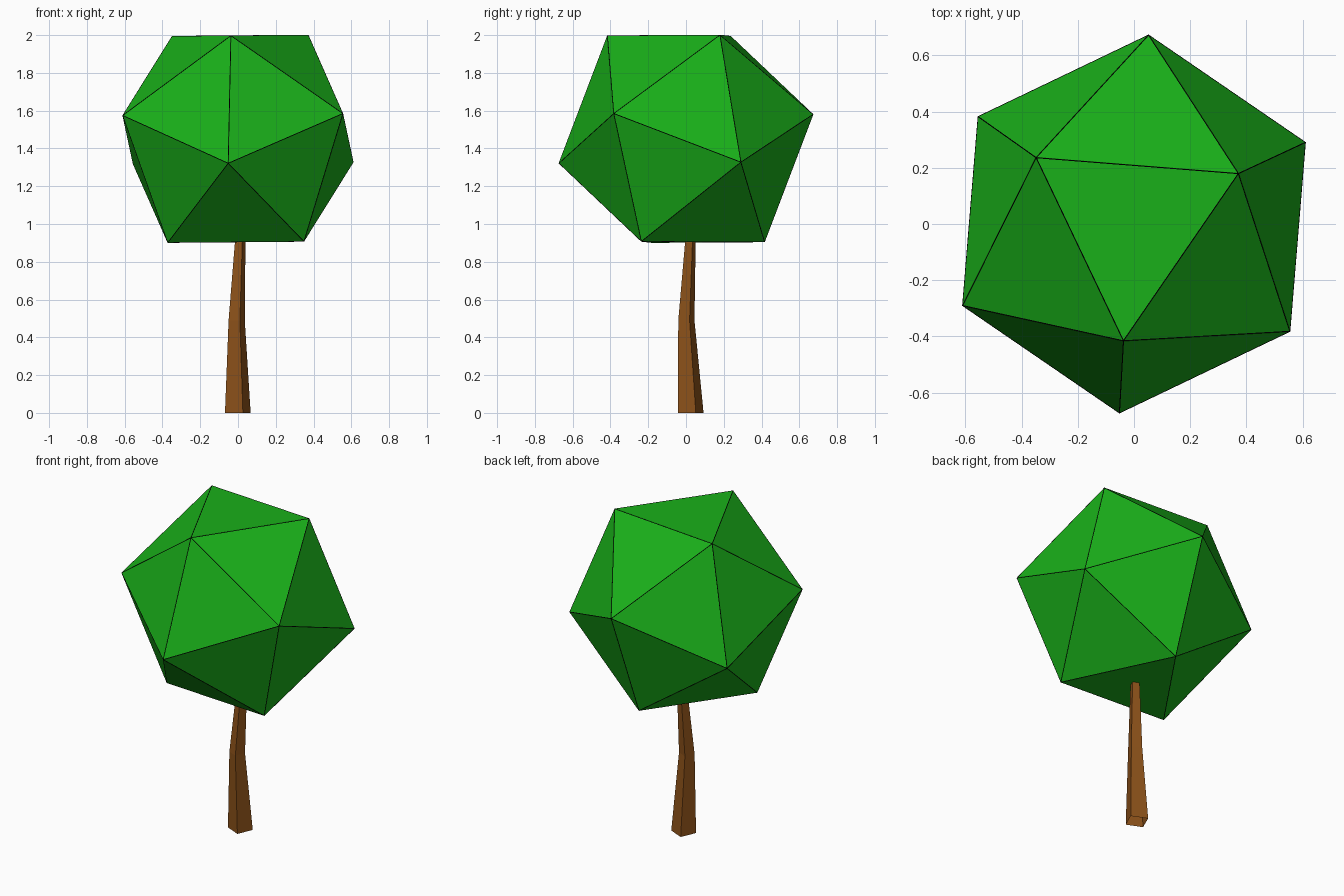
import bpy, bmesh, math
from mathutils import Matrix, Vector

if "Cube" in bpy.data.objects:
    bpy.data.objects.remove(bpy.data.objects["Cube"])


def material(name, rgb):
    m = bpy.data.materials.new(name)
    m.diffuse_color = (*rgb, 1)
    m.use_nodes = True
    m.node_tree.nodes["Principled BSDF"].inputs["Base Color"].default_value = m.diffuse_color
    return m


def ring(bm, n, radius, angle, centre):
    return [bm.verts.new(Vector(centre) + Vector((radius * math.cos(a), radius * math.sin(a), 0)))
            for a in (math.radians(angle) + math.tau * i / n for i in range(n))]


def finish(bm, name, mat):
    bmesh.ops.recalc_face_normals(bm, faces=bm.faces)
    me = bpy.data.meshes.new(name)
    bm.to_mesh(me)
    bm.free()
    me.materials.append(mat)
    ob = bpy.data.objects.new(name, me)
    bpy.context.collection.objects.link(ob)
    return ob


def icosahedron(R, turn=25.5):
    """Icosahedron resting on a face, as the hull of four triangular rings."""
    bm = bmesh.new()
    for sign, offset in ((1, 0), (-1, 60)):
        ring(bm, 3, 0.607 * R, turn + offset, (0, 0, sign * 0.7947 * R))
        ring(bm, 3, 0.982 * R, turn + offset + 60, (0, 0, sign * 0.1876 * R))
    bmesh.ops.convex_hull(bm, input=bm.verts)
    bm.transform(Matrix.Translation((0, 0, 1.451)) @ Matrix.Rotation(math.radians(-0.5), 4, 'Y'))
    return bm


green = material("leaf green", (0.010, 0.434, 0.010))
brown = material("bark brown", (0.265, 0.084, 0.010))
black = material("edge black", (0.0, 0.0, 0.0))

# Foliage
finish(icosahedron(0.687), "foliage", green)

# Thin dark seams along the foliage edges
seams = finish(icosahedron(0.687), "foliage_seams", black)
wire = seams.modifiers.new("Wireframe", 'WIREFRAME')
wire.thickness = 0.004
wire.offset = 0

# Trunk: tapering, slightly bent four-sided post, open at the ends
bm = bmesh.new()
rings = [ring(bm, 4, r, 21.5, c) for r, c in (
    (0.073, (-0.001, 0.025, 0)),
    (0.046, (-0.007, 0.002, 0.49)),
    (0.027, (0.015, 0.027, 0.98)))]
for a, b in zip(rings, rings[1:]):
    for i in range(4):
        j = (i + 1) % 4
        bm.faces.new((a[i], a[j], b[j], b[i]))
finish(bm, "trunk", brown)
